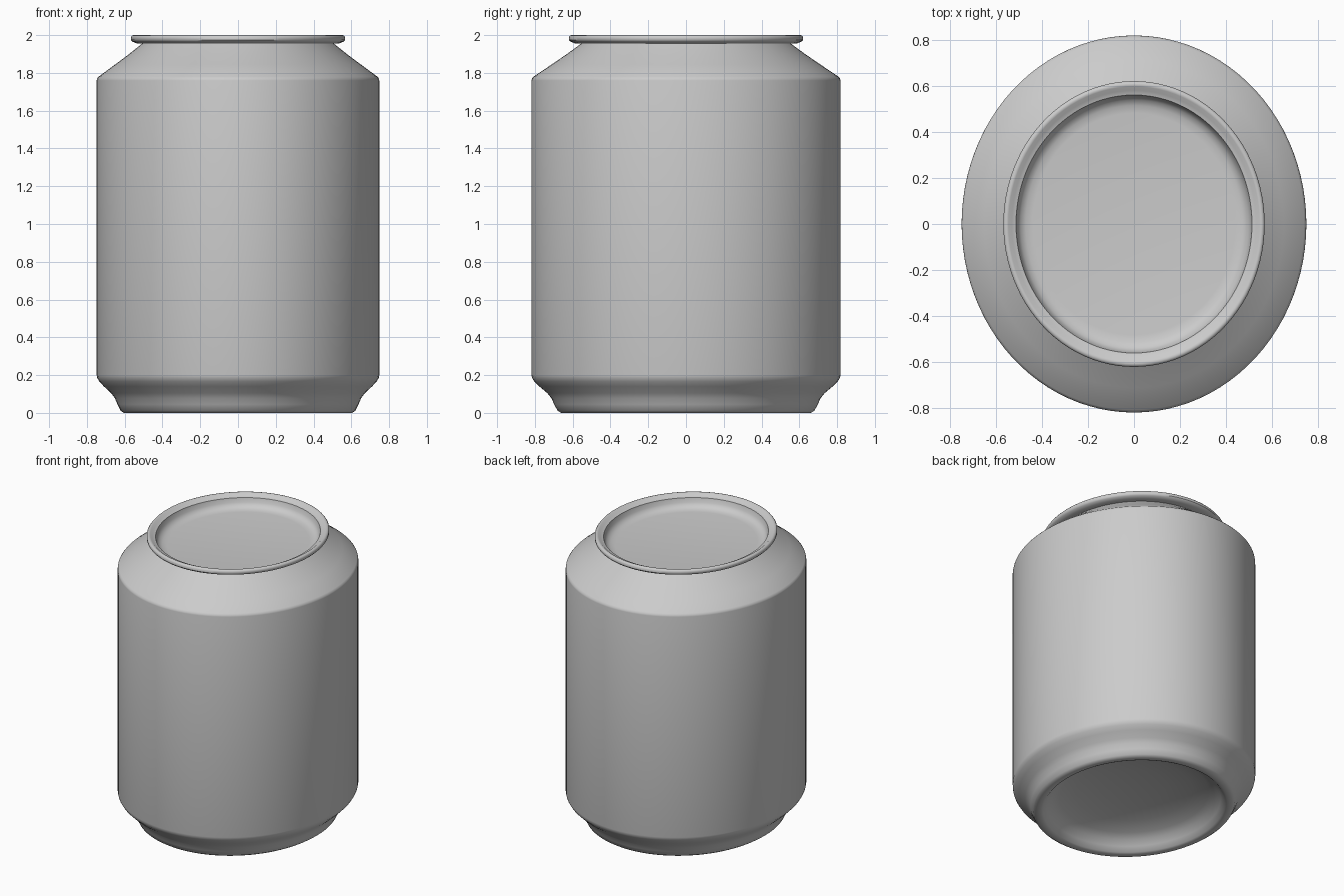
import bpy, bmesh, math

if "Cube" in bpy.data.objects:
    bpy.data.objects.remove(bpy.data.objects["Cube"])

SIDES = 96
DEPTH_RATIO = 0.818 / 0.748   # the can is slightly oval


def lathe(name, profile):
    """Spin an (r, z) profile around z; r = 0 ends become poles."""
    bm = bmesh.new()
    rings = []
    for r, z in profile:
        if r == 0:
            rings.append([bm.verts.new((0, 0, z))] * SIDES)
        else:
            rings.append([bm.verts.new((r * math.cos(2 * math.pi * i / SIDES),
                                        r * DEPTH_RATIO * math.sin(2 * math.pi * i / SIDES), z))
                          for i in range(SIDES)])
    for a, b in zip(rings, rings[1:]):
        for i in range(SIDES):
            j = (i + 1) % SIDES
            bm.faces.new(list(dict.fromkeys((a[i], a[j], b[j], b[i]))))
    bmesh.ops.recalc_face_normals(bm, faces=bm.faces)
    mesh = bpy.data.meshes.new(name)
    bm.to_mesh(mesh)
    bm.free()
    obj = bpy.data.objects.new(name, mesh)
    bpy.context.collection.objects.link(obj)
    bpy.ops.object.select_all(action='DESELECT')
    bpy.context.view_layer.objects.active = obj
    obj.select_set(True)
    bpy.ops.object.shade_smooth_by_angle(angle=math.radians(40))
    return obj


# Domed underside, stepped foot, straight wall, shoulder, rolled rim, sunken lid
lathe("can_body", [
    # underside dome and foot ring
    (0, 0.155), (0.2, 0.147), (0.36, 0.122), (0.46, 0.092), (0.505, 0.068),
    (0.535, 0.035), (0.56, 0.006), (0.575, 0.0), (0.605, 0.0), (0.622, 0.012),
    # stepped foot
    (0.638, 0.045), (0.652, 0.078), (0.672, 0.105), (0.71, 0.14),
    (0.735, 0.167), (0.745, 0.185), (0.748, 0.2),
    # wall and shoulder
    (0.748, 1.76), (0.746, 1.77), (0.738, 1.78), (0.65, 1.845),
    (0.58, 1.897), (0.53, 1.937), (0.508, 1.955),
    # rolled rim
    (0.54, 1.957), (0.56, 1.966), (0.567, 1.975), (0.567, 1.99), (0.561, 1.998),
    (0.553, 2.0), (0.545, 1.998), (0.53, 1.985), (0.512, 1.98),
    # sunken lid
    (0.505, 1.95), (0.492, 1.93), (0.47, 1.918), (0.44, 1.914), (0, 1.914),
])
